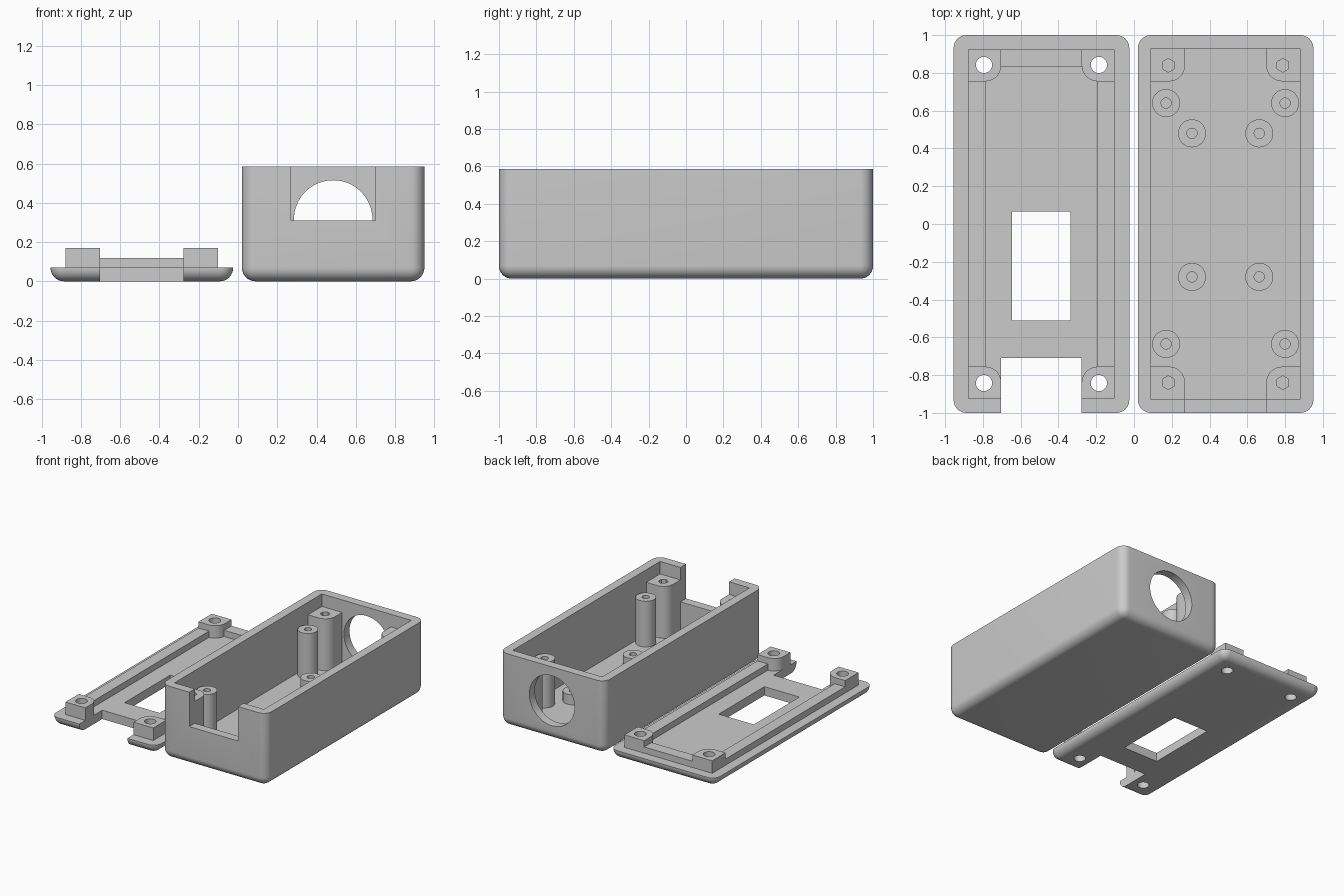
import bpy, bmesh
from math import radians
from mathutils import Matrix, Vector

if "Cube" in bpy.data.objects:
    bpy.data.objects.remove(bpy.data.objects["Cube"], do_unlink=True)

grey = bpy.data.materials.new("plain_grey")
grey.use_nodes = True
grey.diffuse_color = (0.6, 0.6, 0.6, 1)
grey.node_tree.nodes["Principled BSDF"].inputs["Base Color"].default_value = (0.6, 0.6, 0.6, 1)


def to_object(name, bm):
    bmesh.ops.recalc_face_normals(bm, faces=bm.faces)
    mesh = bpy.data.meshes.new(name)
    bm.to_mesh(mesh)
    bm.free()
    mesh.materials.append(grey)
    obj = bpy.data.objects.new(name, mesh)
    bpy.context.collection.objects.link(obj)
    return obj


def block(name, x, y, z, radius=0, rounded=None, segments=8):
    """Box from (min, max) ranges; edges picked by rounded(a, b) are filleted."""
    bm = bmesh.new()
    lo, hi = zip(sorted(x), sorted(y), sorted(z))
    lo, hi = Vector(lo), Vector(hi)
    bmesh.ops.create_cube(bm, size=1, matrix=Matrix.Translation((lo + hi) / 2)
                          @ Matrix.Diagonal((*(hi - lo), 1)))
    if radius:
        edges = [e for e in bm.edges if rounded(e.verts[0].co, e.verts[1].co)]
        bmesh.ops.bevel(bm, geom=edges, offset=radius, segments=segments,
                        profile=0.5, affect='EDGES')
    return to_object(name, bm)


def rod(name, x, y, z, radius, sides=32, axis='Z'):
    """Upright cylinder over the z range, or along y over the y range."""
    bm = bmesh.new()
    if axis == 'Z':
        place = Matrix.Translation((x, y, sum(z) / 2))
        depth = z[1] - z[0]
    else:
        place = Matrix.Translation((x, sum(y) / 2, z)) @ Matrix.Rotation(radians(90), 4, 'X')
        depth = y[1] - y[0]
    bmesh.ops.create_cone(bm, cap_ends=True, segments=sides, radius1=radius,
                          radius2=radius, depth=depth, matrix=place)
    return to_object(name, bm)


def combine(obj, other, operation):
    mod = obj.modifiers.new("join", 'BOOLEAN')
    mod.operation, mod.solver, mod.object = operation, 'EXACT', other
    bpy.context.view_layer.objects.active = obj
    bpy.ops.object.modifier_apply(modifier=mod.name)
    bpy.data.objects.remove(other, do_unlink=True)


def add(obj, other):
    combine(obj, other, 'UNION')


def cut(obj, other):
    combine(obj, other, 'DIFFERENCE')


def tray_edge(a, b):
    """Vertical corners and the bottom rim."""
    return abs(a.z - b.z) > 0.01 or max(a.z, b.z) < 0.01


def corner_post(cx, sx, sy, outer, inner, z):
    """Square post in a corner, with its inward vertical edge rounded."""
    x = (cx + sx * inner[0], cx + sx * outer[0])
    y = (sy * inner[1], sy * outer[1])

    def inward(a, b):
        return all(abs(v.x - x[0]) < 1e-4 and abs(v.y - y[0]) < 1e-4 for v in (a, b))
    return block("corner_post", x, y, z, 0.085, inward)


CORNERS = [(sx, sy) for sx in (-1, 1) for sy in (-1, 1)]

# Open case with rounded bottom
CASE_X, TOP, FLOOR = 0.485, 0.585, 0.07
case = block("case", (0.02, 0.95), (-1, 1), (0, TOP), 0.07, tray_edge)
cut(case, block("cavity", (0.09, 0.88), (-0.93, 0.93), (FLOOR, 1)))

# Screw posts in the case corners, with six-sided bores
for sx, sy in CORNERS:
    add(case, corner_post(CASE_X, sx, sy, (0.42, 0.96), (0.215, 0.755), (0.04, 0.485)))
for sx, sy in CORNERS:
    cut(case, rod("bore", CASE_X + sx * 0.303, sy * 0.84, (0.1, 0.6), 0.036, 6))

# Tall outer standoffs and short inner standoffs
standoffs = [(0.315, y, 0.435) for y in (0.64, -0.635)]
standoffs += [(0.178, y, 0.15) for y in (0.48, -0.28)]
for dx, y, top in standoffs:
    for side in (-1, 1):
        x = CASE_X + side * dx
        add(case, rod("standoff", x, y, (0.04, top), 0.074))
        cut(case, rod("pilot_hole", x, y, (FLOOR + 0.01, top + 0.1), 0.027, 24))

# Front cable notch and round opening in the back wall
cut(case, block("notch", (0.27, 0.70), (-1.1, -0.9), (0.31, 0.8)))
cut(case, rod("opening", CASE_X, (0.9, 1.1), 0.315, 0.2, 64, 'Y'))

# Lid plate with a raised locating rim
LID_X = -0.49
lid = block("lid", (-0.955, -0.025), (-1, 1), (0, 0.07), 0.068, tray_edge)
rim = block("lid_rim", (LID_X - 0.388, LID_X + 0.388), (-0.923, 0.923), (0.03, 0.12))
cut(rim, block("rim_inside", (LID_X - 0.295, LID_X + 0.295), (-0.83, 0.83), (0, 0.3)))
add(lid, rim)

# Lid corner blocks
for sx, sy in CORNERS:
    add(lid, corner_post(LID_X, sx, sy, (0.388, 0.923), (0.213, 0.755), (0.03, 0.17)))

# Display window, front notch and screw holes through the lid
cut(lid, block("window", (-0.645, -0.335), (-0.51, 0.065), (-0.1, 0.3)))
cut(lid, block("lid_notch", (-0.703, -0.277), (-1.1, -0.71), (-0.1, 0.3)))
for sx, sy in CORNERS:
    cut(lid, rod("screw_hole", LID_X + sx * 0.304, sy * 0.842, (-0.1, 0.3), 0.043))

# Smooth the fillets, keep the machined edges crisp
bpy.ops.object.select_all(action='DESELECT')
for obj in (case, lid):
    obj.select_set(True)
bpy.context.view_layer.objects.active = case
bpy.ops.object.shade_smooth_by_angle(angle=radians(30))
